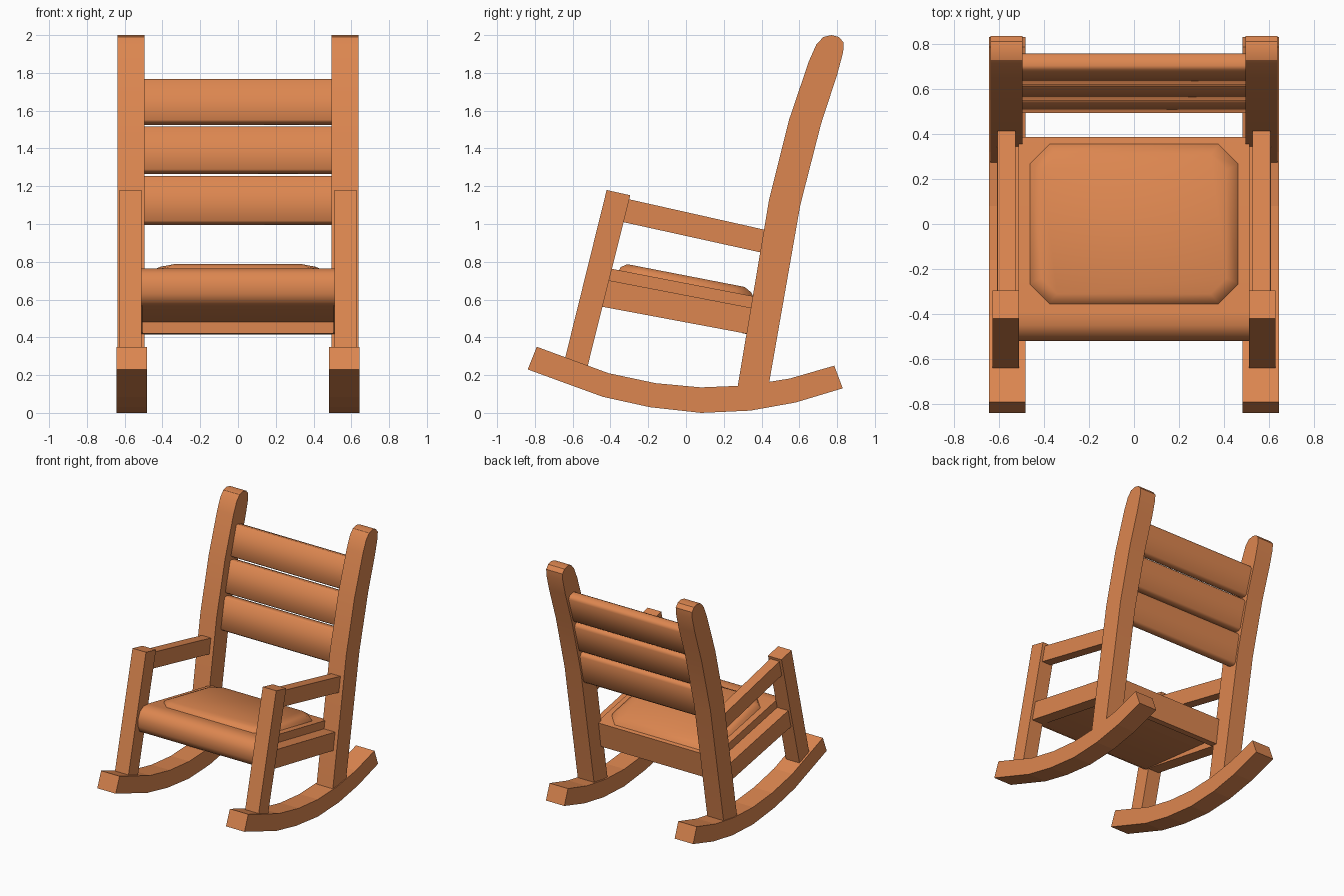
import bpy, bmesh, math
from mathutils import Vector

if "Cube" in bpy.data.objects:
    bpy.data.objects.remove(bpy.data.objects["Cube"])

wood = bpy.data.materials.new("warm wood")
wood.diffuse_color = (0.72, 0.24, 0.08, 1)
wood.use_nodes = True
wood.node_tree.nodes["Principled BSDF"].inputs["Base Color"].default_value = wood.diffuse_color


def finish(bm, name, smooth=None):
    bmesh.ops.recalc_face_normals(bm, faces=bm.faces[:])
    me = bpy.data.meshes.new(name)
    bm.to_mesh(me)
    bm.free()
    me.materials.append(wood)
    ob = bpy.data.objects.new(name, me)
    bpy.context.collection.objects.link(ob)
    if smooth:
        bpy.ops.object.select_all(action='DESELECT')
        ob.select_set(True)
        bpy.context.view_layer.objects.active = ob
        bpy.ops.object.shade_smooth_by_angle(angle=math.radians(smooth))
    return ob


def extrude_yz(name, pts, x0, x1, smooth=None):
    """Side profile (y, z) extruded along x."""
    bm = bmesh.new()
    f = bm.faces.new([bm.verts.new((x0, y, z)) for y, z in pts])
    r = bmesh.ops.extrude_face_region(bm, geom=[f])
    bmesh.ops.translate(bm, vec=(x1 - x0, 0, 0),
                        verts=[v for v in r["geom"] if isinstance(v, bmesh.types.BMVert)])
    return finish(bm, name, smooth)


def pair(name, pts, x0, x1, smooth=None):
    extrude_yz("right_" + name, pts, x0, x1, smooth)
    extrude_yz("left_" + name, pts, -x1, -x0, smooth)


# curved runners
pair("rocker", [(-0.79, 0.35), (-0.41, 0.21), (-0.16, 0.157), (0.08, 0.135), (0.32, 0.145),
                (0.55, 0.182), (0.785, 0.25), (0.83, 0.13), (0.58, 0.055), (0.34, 0.012),
                (0.08, 0.0), (-0.19, 0.03), (-0.44, 0.085), (-0.838, 0.23)], 0.482, 0.643)

# tall bent back posts with rounded tops
pair("back_post", [(0.27, 0.12), (0.44, 1.13), (0.545, 1.55), (0.65, 1.86), (0.69, 1.95),
                   (0.727, 1.99), (0.77, 2.0), (0.81, 1.99), (0.835, 1.96), (0.832, 1.91),
                   (0.80, 1.79), (0.715, 1.53), (0.605, 1.1), (0.435, 0.13)],
     0.495, 0.637, 30)

# front posts, armrests and seat side rails
pair("front_post", [(-0.645, 0.27), (-0.42, 1.18), (-0.295, 1.152), (-0.525, 0.23)], 0.51, 0.628)
pair("armrest", [(-0.32, 1.135), (0.45, 0.962), (0.43, 0.842), (-0.35, 1.014)], 0.526, 0.606)
pair("seat_rail", [(-0.43, 0.706), (0.40, 0.546), (0.38, 0.408), (-0.47, 0.567)], 0.505, 0.608)

# seat board with a rolled front edge and a lip at the back
extrude_yz("seat", [(0.385, 0.612), (-0.39, 0.762), (-0.45, 0.765), (-0.495, 0.74), (-0.518, 0.69),
                    (-0.518, 0.63), (-0.50, 0.585), (-0.46, 0.565), (0.30, 0.48),
                    (0.30, 0.42), (0.355, 0.415)], -0.512, 0.512, 45)

# pillow-like cushion: chamfered rectangle tapering upward on the seat slope
bm = bmesh.new()


def ring(hx, hy, c, lift):
    out = []
    for x, y in [(hx, hy - c), (hx - c, hy), (c - hx, hy), (-hx, hy - c),
                 (-hx, c - hy), (c - hx, -hy), (hx - c, -hy), (hx, c - hy)]:
        out.append(bm.verts.new((x, y, 0.687 - 0.194 * y + lift)))
    return out


rings = [ring(0.47, 0.365, 0.09, -0.02), ring(0.455, 0.345, 0.085, 0.018), ring(0.41, 0.31, 0.07, 0.04)]
for a, b in zip(rings, rings[1:]):
    for i in range(8):
        bm.faces.new((a[i], a[(i + 1) % 8], b[(i + 1) % 8], b[i]))
bm.faces.new(rings[0])
bm.faces.new(rings[-1])
finish(bm, "cushion", 60)

# three ladder slats following the lean of the posts
slats = [((0.53, 1.0), (0.58, 1.25)), ((0.585, 1.27), (0.65, 1.51)), ((0.655, 1.53), (0.725, 1.76))]
for i, (lo, hi) in enumerate(slats):
    lo, hi = Vector(lo), Vector(hi)
    d = (hi - lo).normalized()
    n = Vector((d.y, -d.x)) * 0.04
    e = d * 0.02
    extrude_yz("back_slat_%d" % (i + 1),
               [lo - n + e * 0.5, lo - n * 0.6, lo + n * 0.6, lo + n + e,
                hi + n - e, hi + n * 0.6, hi - n * 0.6, hi - n - e * 0.5], -0.5, 0.5, 60)
